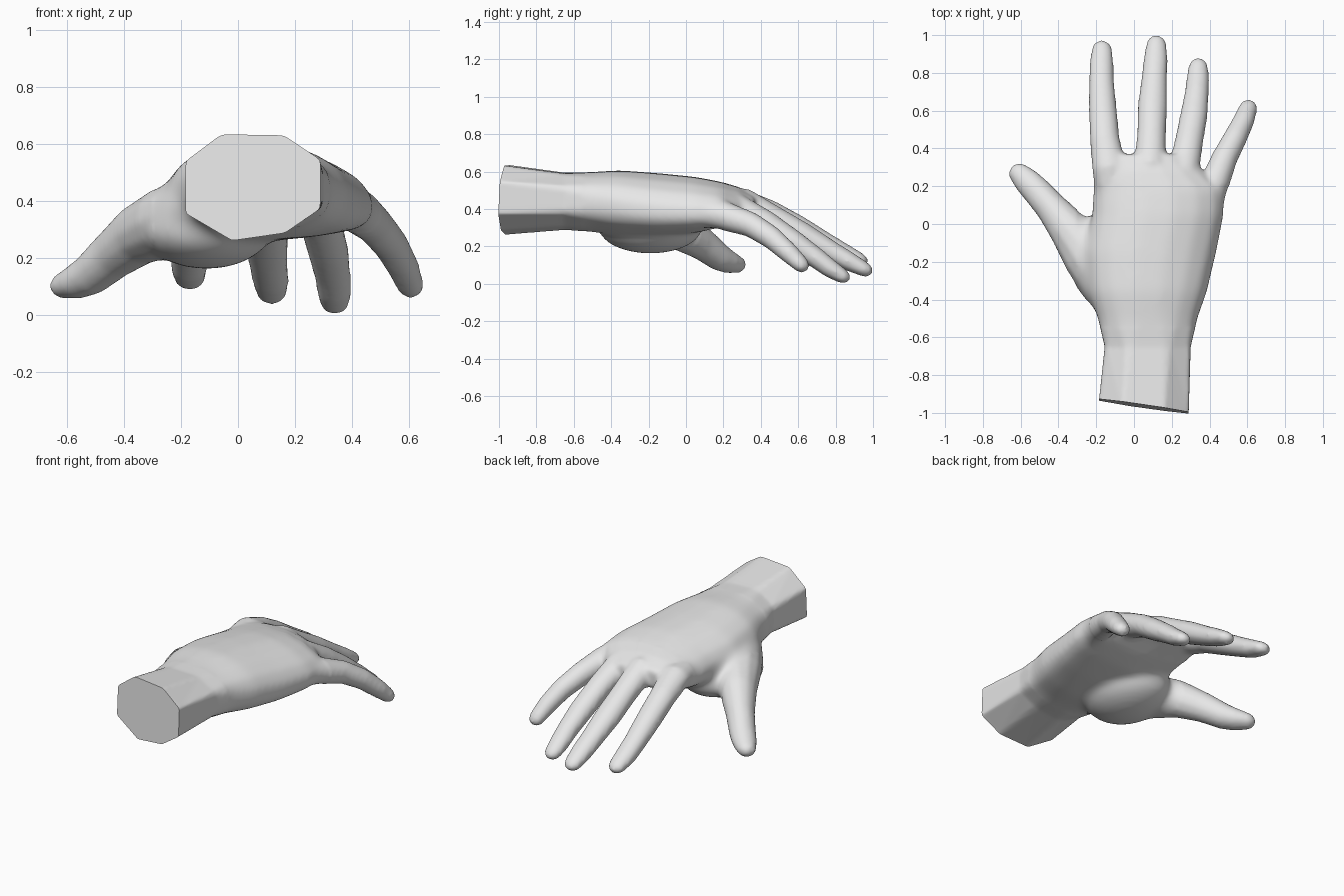
import bpy, bmesh, math
from mathutils import Vector

if "Cube" in bpy.data.objects:
    bpy.data.objects.remove(bpy.data.objects["Cube"])

bm = bmesh.new()


def loft(rings):
    """Skin closed rings of points into a capped tube."""
    rows = [[bm.verts.new(p) for p in r] for r in rings]
    n = len(rows[0])
    for a, b in zip(rows, rows[1:]):
        for i in range(n):
            j = (i + 1) % n
            bm.faces.new((a[i], a[j], b[j], b[i]))
    bm.faces.new(rows[0][::-1])
    bm.faces.new(rows[-1])


def finger(path):
    """Tube along (x, y, z, half width, half thickness) with a rounded tip."""
    pts = [Vector(p[:3]) for p in path]
    size = [p[3:] for p in path]
    # rounded tip
    d = (pts[-1] - pts[-2]).normalized()
    end, (w, t) = pts[-1], size[-1]
    for a in (30, 55, 78):
        a = math.radians(a)
        pts.append(end + d * w * math.sin(a))
        size.append((w * math.cos(a), t * math.cos(a)))
    rings = []
    for i, p in enumerate(pts):
        d = (pts[min(i + 1, len(pts) - 1)] - pts[max(i - 1, 0)]).normalized()
        side = d.cross(Vector((0, 0, 1))).normalized()
        up = side.cross(d)
        w, t = size[i]
        rings.append([p + side * w * math.cos(k * math.pi / 6) + up * t * math.sin(k * math.pi / 6)
                      for k in range(12)])
    loft(rings)


# wrist and palm: eight-sided sections whose corners are cut away towards the palm
octagon = [Vector(p) for p in ((-1, .5), (-1, -.5), (-.3, -1), (.48, -.85),
                               (1, -.4), (1, .5), (.46, .96), (-.46, 1))]


def section(y, l, r, b, t, droop, cut):
    ring = []
    for i, p in enumerate(octagon):
        for q in (octagon[i - 1], octagon[(i + 1) % 8]):
            u, v = p.lerp(q, cut)
            sag = droop * u * u * (1 if u > 0 else .4)
            ring.append(((l + r) / 2 + (r - l) / 2 * u, y, (b + t) / 2 + (t - b) / 2 * v - sag))
    return ring


# y, left, right, bottom, top, droop of the sides, corner cut
loft([section(*s) for s in (
    (-1.15, -.20, .285, .25, .65, 0, .02),
    (-.98, -.19, .29, .26, .64, 0, .02),
    (-.65, -.155, .30, .285, .595, 0, .1),
    (-.50, -.19, .335, .27, .60, .01, .22),
    (-.36, -.24, .385, .25, .61, .025, .25),
    (-.15, -.26, .435, .25, .595, .045, .25),
    (.05, -.22, .475, .265, .575, .05, .25),
    (.18, -.215, .475, .295, .55, .05, .25),
    (.28, -.21, .37, .33, .52, .035, .25),
    (.37, -.20, .27, .36, .475, .02, .25))])

# fleshy mound below the thumb
mound = bmesh.ops.create_icosphere(bm, subdivisions=3, radius=1)["verts"]
for v in mound:
    v.co = Vector((-.11 + .23 * v.co.x, -.19 + .28 * v.co.y, .30 + .14 * v.co.z))

# index finger
finger([(-.10, .05, .43, .08, .07), (-.132, .30, .435, .092, .075), (-.155, .45, .38, .08, .068),
        (-.165, .60, .30, .076, .066), (-.172, .75, .215, .068, .058), (-.172, .84, .165, .066, .054),
        (-.17, .92, .13, .057, .042)])
# middle finger
finger([(.08, .10, .44, .09, .08), (.085, .32, .435, .085, .075), (.093, .48, .345, .078, .068),
        (.098, .62, .265, .08, .067), (.108, .78, .17, .069, .058), (.115, .87, .12, .066, .053),
        (.118, .948, .08, .056, .042)])
# ring finger
finger([(.24, .08, .43, .09, .08), (.262, .28, .405, .085, .075), (.29, .43, .325, .077, .067),
        (.318, .58, .22, .074, .064), (.333, .70, .135, .065, .056), (.338, .77, .082, .062, .051),
        (.34, .83, .045, .054, .042)])
# little finger
finger([(.35, .0, .40, .09, .085), (.42, .20, .365, .082, .08), (.48, .35, .315, .07, .068),
        (.538, .46, .245, .064, .062), (.582, .55, .165, .058, .055), (.605, .613, .105, .051, .045)])
# thumb
finger([(-.02, -.50, .43, .12, .12), (-.13, -.32, .36, .15, .14), (-.24, -.16, .325, .145, .13),
        (-.35, -.02, .28, .108, .108), (-.44, .09, .21, .085, .088), (-.52, .18, .14, .078, .074),
        (-.57, .23, .115, .072, .062), (-.605, .265, .105, .06, .05)])

bmesh.ops.recalc_face_normals(bm, faces=bm.faces)
mesh = bpy.data.meshes.new("hand")
bm.to_mesh(mesh)
bm.free()
hand = bpy.data.objects.new("hand", mesh)
bpy.context.collection.objects.link(hand)
bpy.context.view_layer.objects.active = hand
hand.select_set(True)

# fuse all parts into one skin
remesh = hand.modifiers.new("fuse", 'REMESH')
remesh.mode = 'VOXEL'
remesh.voxel_size = .012
bpy.ops.object.modifier_apply(modifier="fuse")

# soften everything a little, the palm and the finger joints more, the palm's back most
for name, lo, hi, steps in (("all", -2, 2, 3), ("joints", -.65, 2, 12), ("palm", -.55, .2, 40)):
    group = hand.vertex_groups.new(name=name)
    group.add([v.index for v in hand.data.vertices
               if lo < v.co.y < hi and (name != "palm" or v.co.x > -.3)], 1, 'REPLACE')
    smooth = hand.modifiers.new(name, 'SMOOTH')
    smooth.factor = .5
    smooth.iterations = steps
    smooth.vertex_group = name
    bpy.ops.object.modifier_apply(modifier=name)

# flat cut through the wrist
bm = bmesh.new()
bm.from_mesh(hand.data)
cut = bmesh.ops.bisect_plane(bm, geom=bm.verts[:] + bm.edges[:] + bm.faces[:],
                             plane_co=(.05, -.965, .45), plane_no=(-.146, -1, .05), clear_outer=True)
rim = [e for e in cut["geom_cut"] if isinstance(e, bmesh.types.BMEdge)]
bmesh.ops.contextual_create(bm, geom=rim)
bmesh.ops.recalc_face_normals(bm, faces=bm.faces)
bm.to_mesh(hand.data)
bm.free()

skin = bpy.data.materials.new("light grey")
skin.diffuse_color = (.8, .8, .8, 1)
skin.use_nodes = True
skin.node_tree.nodes["Principled BSDF"].inputs["Base Color"].default_value = skin.diffuse_color
hand.data.materials.clear()
hand.data.materials.append(skin)
for p in hand.data.polygons:
    p.material_index = 0
bpy.ops.object.shade_smooth_by_angle(angle=math.radians(50))
